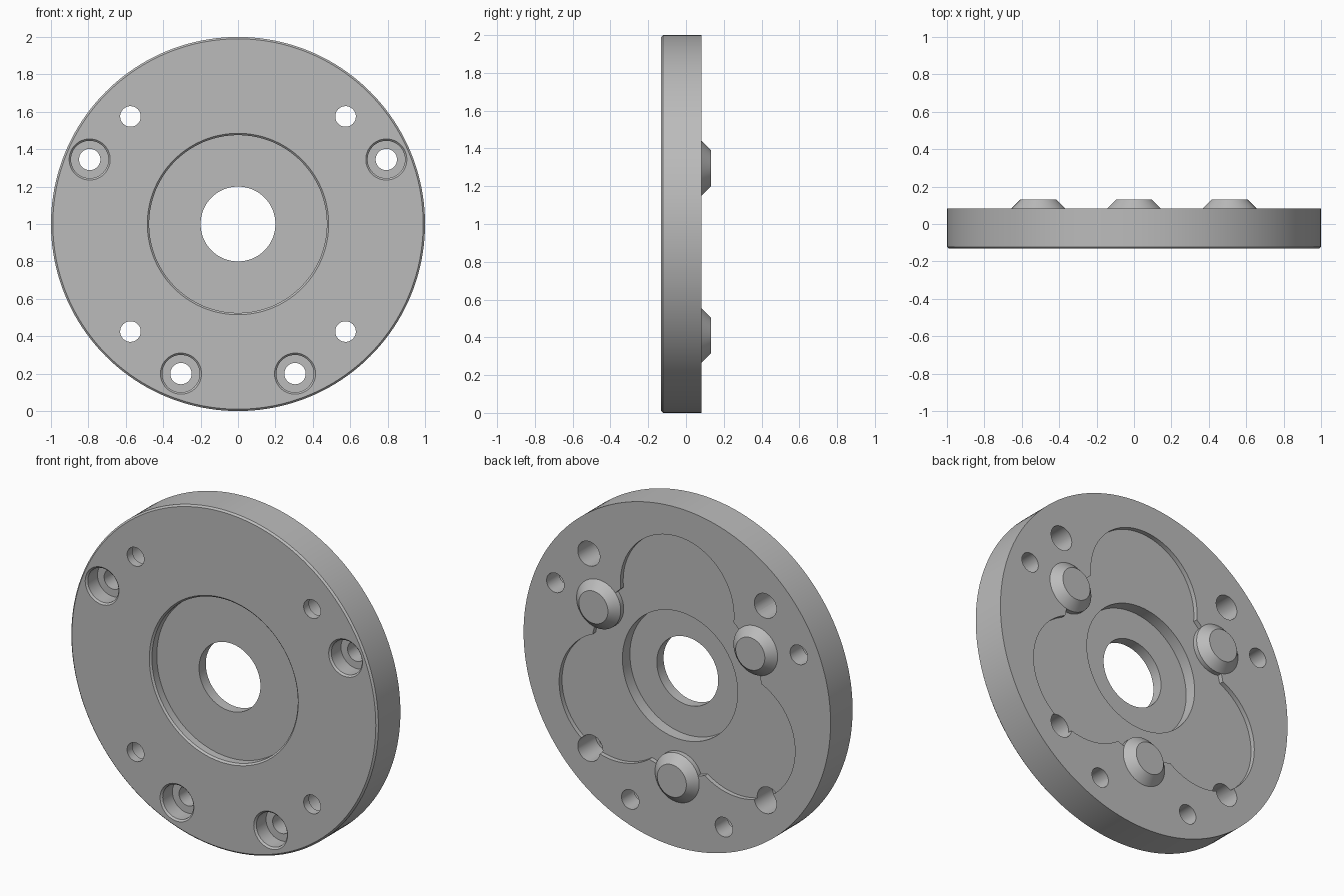
import bpy, bmesh, math
from mathutils import Matrix, Vector

if "Cube" in bpy.data.objects:
    bpy.data.objects.remove(bpy.data.objects["Cube"], do_unlink=True)

metal = bpy.data.materials.new("plain_grey_metal")
metal.use_nodes = True
GREY = (0.5, 0.5, 0.5, 1)
metal.diffuse_color = GREY
metal.node_tree.nodes["Principled BSDF"].inputs["Base Color"].default_value = GREY

FRONT, BACK, TOP = -0.132, 0.083, 0.132
FLOOR = BACK - 0.027
CH = 0.01  # edge chamfer


def lathe(name, profile, x=0, z=0, steps=64, ring=False):
    """Turn (radius, y) points about the y axis; a ring profile closes on itself."""
    bm = bmesh.new()
    loops = []
    for r, y in profile:
        loops.append([bm.verts.new((x + r * math.cos(a), y, z + 1 + r * math.sin(a)))
                      for a in (math.tau * i / steps for i in range(steps))])
    pairs = list(zip(loops, loops[1:]))
    if ring:
        pairs.append((loops[-1], loops[0]))
    else:
        bm.faces.new(loops[0])
        bm.faces.new(loops[-1])
    for a, b in pairs:
        for i in range(steps):
            j = (i + 1) % steps
            bm.faces.new((a[i], a[j], b[j], b[i]))
    bmesh.ops.recalc_face_normals(bm, faces=bm.faces)
    mesh = bpy.data.meshes.new(name)
    bm.to_mesh(mesh)
    bm.free()
    mesh.materials.append(metal)
    obj = bpy.data.objects.new(name, mesh)
    bpy.context.collection.objects.link(obj)
    return obj


def polar(radius, degrees):
    a = math.radians(degrees)
    return radius * math.cos(a), radius * math.sin(a)


def activate(obj):
    bpy.ops.object.select_all(action='DESELECT')
    obj.select_set(True)
    bpy.context.view_layer.objects.active = obj


def cut(target, profile, x, z, steps=48):
    cutter = lathe("cutter", profile, x, z, steps)
    cutter.hide_render = True
    mod = target.modifiers.new("cut", 'BOOLEAN')
    mod.operation, mod.solver, mod.object = 'DIFFERENCE', 'EXACT', cutter
    activate(target)
    bpy.ops.object.modifier_apply(modifier=mod.name)
    bpy.data.objects.remove(cutter, do_unlink=True)


# Round plate with front recess, centre bore, rear counterbore and pocket centre
web_front, web_back = FRONT + 0.055, FLOOR - 0.07
plate = lathe("flange_plate", [
    (0.2, web_front), (0.475, web_front), (0.475, FRONT + CH), (0.485, FRONT),
    (1 - CH, FRONT), (1, FRONT + CH), (1, BACK), (0.56, BACK), (0.56, FLOOR),
    (0.375, FLOOR), (0.375, web_back), (0.2, web_back)], steps=160, ring=True)

# Three round lobes of the shallow rear pocket
for angle in (90, 210, 330):
    cut(plate, [(0.37, FLOOR), (0.37, BACK + 0.1)], *polar(0.46, angle), steps=96)

# Four stepped holes, wide at the back
for sx in (-1, 1):
    for sz in (-1, 1):
        cut(plate, [(0.055, FRONT - 0.1), (0.055, FRONT + 0.05),
                    (0.072, FRONT + 0.05), (0.072, BACK + 0.1)], sx * 0.575, sz * 0.575)

# Four counterbored screw holes, chamfered at the front
for x, z in ((0.793, 0.345), (0.305, -0.8)):
    for side in (-1, 1):
        cut(plate, [(0.11 + CH, FRONT - CH), (0.1, FRONT + CH), (0.1, FRONT + 0.1),
                    (0.057, FRONT + 0.1), (0.057, BACK + 0.1)], side * x, z)

# Three tapered bosses on the back
parts = [plate]
for label, angle in (("left", 30), ("right", 150), ("lower", 270)):
    parts.append(lathe(label + "_boss", [(0.144, FLOOR - 0.01), (0.144, BACK),
                                         (0.095, TOP)], *polar(0.59, angle)))

for part in parts:
    activate(part)
    bpy.ops.object.shade_smooth_by_angle(angle=math.radians(25))
